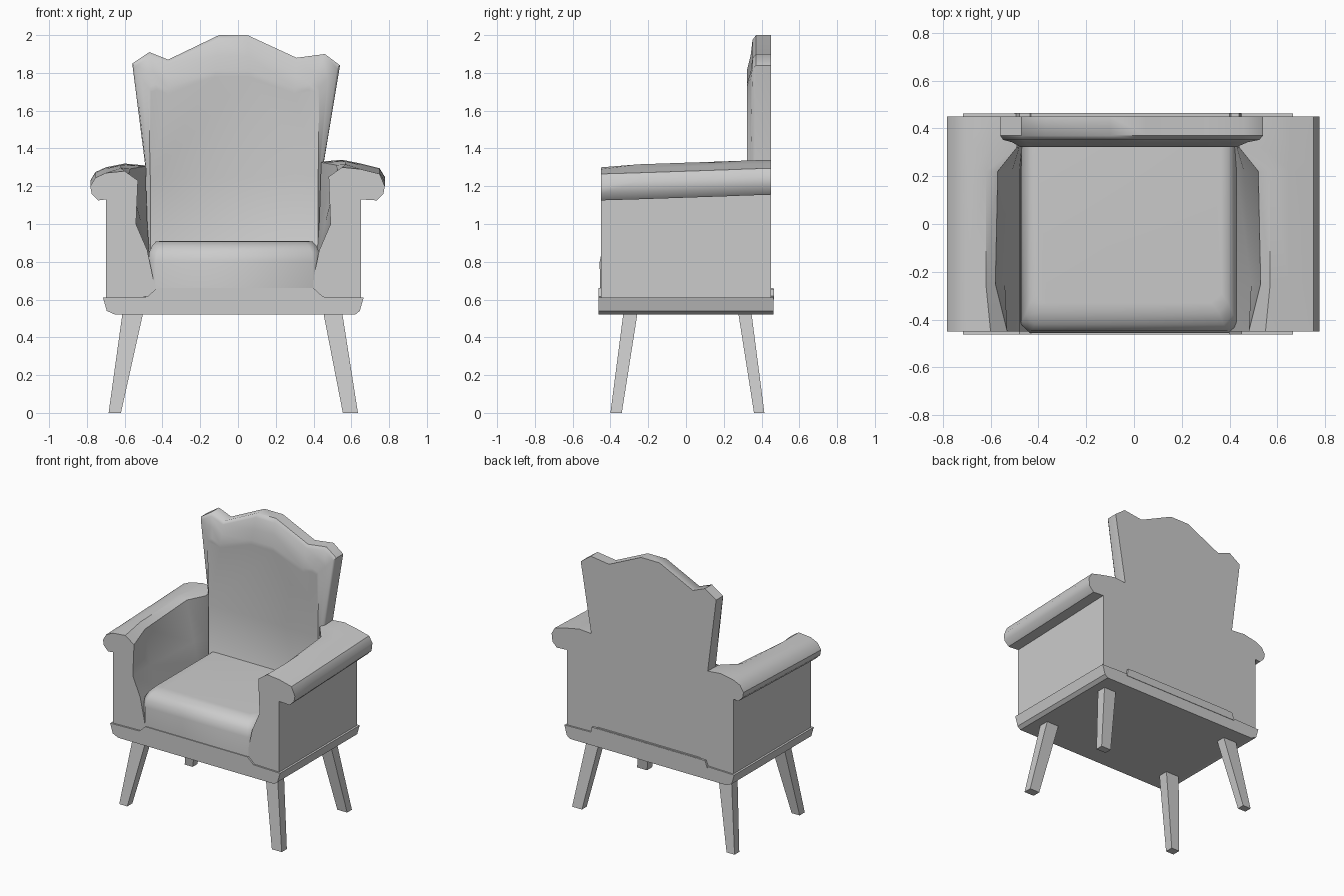
import bpy, bmesh, math

if "Cube" in bpy.data.objects:
    bpy.data.objects.remove(bpy.data.objects["Cube"])


def loft(name, rings, smooth=35):
    """Skin a list of equal-length point rings and cap both ends."""
    bm = bmesh.new()
    vs = [[bm.verts.new(p) for p in ring] for ring in rings]
    n = len(rings[0])
    for a, b in zip(vs, vs[1:]):
        for i in range(n):
            j = (i + 1) % n
            bm.faces.new((a[i], a[j], b[j], b[i]))
    caps = [bm.faces.new(vs[0]), bm.faces.new(vs[-1])]
    bmesh.ops.recalc_face_normals(bm, faces=bm.faces)
    bmesh.ops.triangulate(bm, faces=caps)
    me = bpy.data.meshes.new(name)
    bm.to_mesh(me)
    bm.free()
    ob = bpy.data.objects.new(name, me)
    bpy.context.collection.objects.link(ob)
    if smooth:
        bpy.ops.object.select_all(action='DESELECT')
        bpy.context.view_layer.objects.active = ob
        ob.select_set(True)
        bpy.ops.object.shade_smooth_by_angle(angle=math.radians(smooth))
    return ob


def rect(x0, x1, y0, y1, z):
    return [(x0, y0, z), (x1, y0, z), (x1, y1, z), (x0, y1, z)]


def at_y(pts, y):
    return [(x, y, z) for x, z in pts]


# Base rail, raised in the middle of the front and back
rail = [(-0.65, 0.52), (0.62, 0.52), (0.645, 0.54), (0.665, 0.61), (0.45, 0.615), (0.40, 0.66),
        (-0.43, 0.66), (-0.48, 0.615), (-0.715, 0.61), (-0.695, 0.54)]
loft("base_rail", [at_y(rail, -0.462), at_y(rail, 0.462)], 0)

# Splayed tapered legs
for side, top, foot in (("left", (-0.61, -0.50), (-0.685, -0.62)),
                        ("right", (0.45, 0.55), (0.555, 0.635))):
    for end, ty, fy in (("front", (-0.33, -0.255), (-0.40, -0.34)),
                        ("back", (0.275, 0.345), (0.36, 0.415))):
        loft(f"{end}_{side}_leg", [rect(*foot, *fy, 0), rect(*top, *ty, 0.54)], 0)

# Seat cushion with a rolled front edge
def cushion_ring(inset, front, z):
    x0, x1, y0, y1, c = -0.475 + inset, 0.435 - inset, front, 0.36, 0.04
    return [(x0 + c, y0, z), (x1 - c, y0, z), (x1, y0 + c, z), (x1, y1, z),
            (x0, y1, z), (x0, y0 + c, z)]


loft("seat_cushion", [cushion_ring(i, f, z) for i, f, z in (
    (0, -0.455, 0.6), (0, -0.457, 0.80), (0.005, -0.447, 0.85),
    (0.02, -0.42, 0.885), (0.04, -0.37, 0.907), (0.07, -0.33, 0.91))], 50)

# Arms: rolled outside, scooped inside, rising to the back
outer = [(-0.70, 0.60), (-0.70, 1.13), (-0.74, 1.125), (-0.775, 1.16), (-0.782, 1.20),
         (-0.755, 1.245), (-0.70, 1.27)]
stations = [  # y, lift, inner profile
    (-0.45, 0.0, [(-0.60, 1.28), (-0.53, 1.23), (-0.54, 1.00), (-0.48, 0.86), (-0.43, 0.62)]),
    (-0.25, 0.006, [(-0.62, 1.29), (-0.58, 1.25), (-0.54, 1.00), (-0.48, 0.86), (-0.45, 0.62)]),
    (0.22, 0.022, [(-0.62, 1.29), (-0.57, 1.27), (-0.51, 1.00), (-0.48, 0.86), (-0.45, 0.62)]),
    (0.32, 0.026, [(-0.60, 1.29), (-0.49, 1.28), (-0.48, 1.00), (-0.47, 0.86), (-0.45, 0.62)]),
    (0.45, 0.03, [(-0.60, 1.29), (-0.49, 1.28), (-0.48, 1.00), (-0.47, 0.86), (-0.45, 0.62)])]


def arm_ring(y, lift, inner, right):
    ring = []
    for x, z in outer + inner:
        z += lift * (z > 1.1)
        if right:
            shift = 0.05 if x > -0.71 else 0.005
            z += 0.02 * (z > 1.2)
            x = -x - shift
        ring.append((x, y, z))
    return ring


for name, right in (("left_arm", False), ("right_arm", True)):
    loft(name, [arm_ring(*s, right) for s in stations], 40)

# Winged backrest: outline stepping in to a padded front panel
wing = [(-0.49, 0.60), (-0.49, 1.30), (-0.56, 1.85), (-0.47, 1.91), (-0.37, 1.87), (-0.10, 2.0),
        (0.05, 2.0), (0.31, 1.88), (0.46, 1.90), (0.54, 1.84), (0.45, 1.30), (0.45, 0.60)]
panel = [(-0.46, 0.62), (-0.46, 1.25), (-0.46, 1.70), (-0.43, 1.71), (-0.37, 1.69), (-0.12, 1.78),
         (0.06, 1.78), (0.30, 1.69), (0.37, 1.71), (0.41, 1.70), (0.42, 1.25), (0.42, 0.62)]


def mix(t):
    return [(a + (c - a) * t, b + (d - b) * t) for (a, b), (c, d) in zip(wing, panel)]


loft("backrest", [at_y(mix(t), y) for t, y in (
    (0, 0.45), (0, 0.37), (0.12, 0.352), (0.5, 0.342), (0.85, 0.322), (1, 0.325))], 50)

# Slim back panel lip above the rear rail
lip = [(-0.50, 0.60), (0.45, 0.60), (0.44, 0.655), (-0.48, 0.655)]
loft("rear_lip", [at_y(lip, 0.44), at_y(lip, 0.465)], 0)
